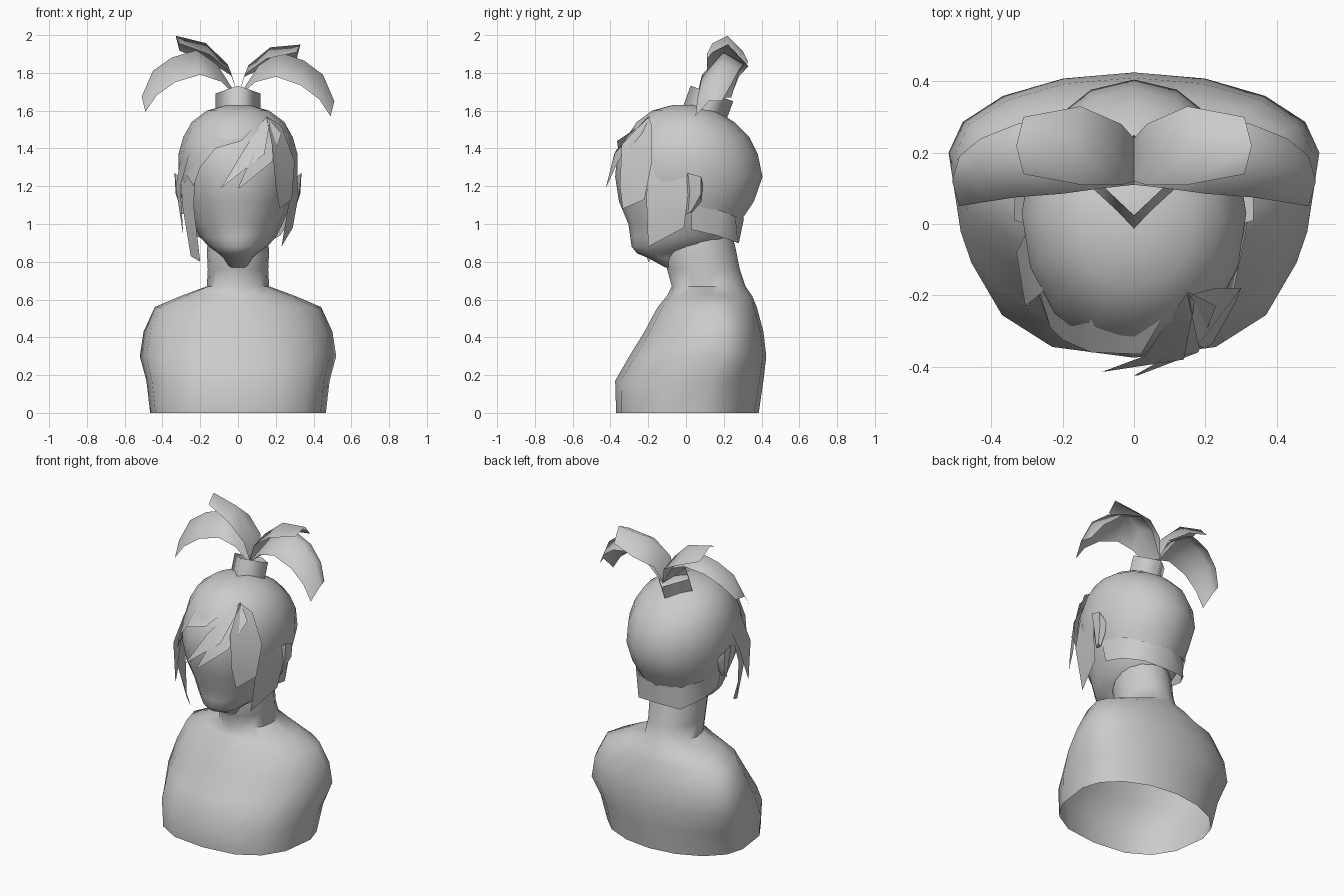
import bpy, bmesh, math
from mathutils import Matrix, Vector

cube = bpy.data.objects.get("Cube")
if cube:
    bpy.data.objects.remove(cube)

clay = bpy.data.materials.new("clay_grey")
clay.use_nodes = True
GREY = (0.6, 0.6, 0.6, 1)
clay.diffuse_color = GREY
clay.node_tree.nodes["Principled BSDF"].inputs["Base Color"].default_value = GREY


def finish(name, bm, angle=40):
    """Turn a bmesh into a shaded object."""
    mesh = bpy.data.meshes.new(name)
    bm.to_mesh(mesh)
    bm.free()
    obj = bpy.data.objects.new(name, mesh)
    bpy.context.collection.objects.link(obj)
    mesh.materials.append(clay)
    bpy.ops.object.select_all(action="DESELECT")
    obj.select_set(True)
    bpy.context.view_layer.objects.active = obj
    bpy.ops.object.shade_smooth_by_angle(angle=math.radians(angle))
    return obj


def grid(name, rows, closed=False, caps=(), angle=40):
    """Skin rows of points with quads; close the rows into rings if asked."""
    bm = bmesh.new()
    rings = [[bm.verts.new(p) for p in row] for row in rows]
    n = len(rows[0])
    for a, b in zip(rings, rings[1:]):
        for i in range(n if closed else n - 1):
            j = (i + 1) % n
            bm.faces.new((a[i], a[j], b[j], b[i]))
    for i in caps:
        bm.faces.new(rings[i])
    bmesh.ops.remove_doubles(bm, verts=bm.verts, dist=0.0005)
    if closed:
        bmesh.ops.recalc_face_normals(bm, faces=bm.faces)
    return finish(name, bm, angle)


def oval(z, half, front, back, wide, box=1, sides=16):
    """Ring of two half ellipses; box below 1 squares off the front half."""
    ring = []
    for i in range(sides):
        a = math.tau * i / sides
        c, s = math.cos(a), math.sin(a)
        power = 1 if s > 0 else box
        depth = back - wide if s > 0 else wide - front
        ring.append((half * math.copysign(abs(c) ** power, c),
                     wide + depth * math.copysign(abs(s) ** power, s), z))
    return ring


def lock(name, left, right):
    """Flat lock of hair between two edge paths."""
    return grid(name, list(zip(left, right)), angle=60)


def flip(points):
    return [(-x, y, z) for x, y, z in points]


# Shoulders and neck: open at the base
grid("bust", [oval(*r) for r in (
    (0, .465, -.37, .385, .08, .78), (.17, .485, -.375, .41, .13, .78),
    (.30, .52, -.30, .425, .2, .85), (.43, .50, -.22, .41, .2, .95),
    (.56, .44, -.15, .375, .18), (.62, .30, -.10, .35, .14),
    (.67, .165, -.075, .315, .12), (.76, .16, -.10, .285, .09),
    (.86, .165, -.12, .265, .08), (.96, .15, -.10, .24, .08))], True, angle=60)

# Head with the swept-back hair
grid("head", [oval(*r) for r in (
    (.77, .05, -.11, -.02, -.06), (.82, .075, -.20, .0, -.1),
    (.845, .105, -.26, .05, -.1), (.88, .155, -.288, .18, -.05),
    (.93, .20, -.295, .255, 0), (1.0, .235, -.305, .28, .02),
    (1.12, .285, -.355, .36, .03), (1.25, .315, -.375, .405, .03),
    (1.37, .315, -.365, .38, .03), (1.46, .29, -.315, .335, .02),
    (1.54, .245, -.26, .255, .01), (1.6, .165, -.18, .16, 0),
    (1.63, .06, -.07, .06, 0))], True, (0, -1), 60)

# Hem of hair around the nape
hem = [(.245, .03, .97), (.225, .16, .94), (.15, .275, .9), (0, .28, .9)]
rim = [(.28, .03, 1.12), (.235, .185, 1.07), (.15, .262, 1.04), (0, .307, 1.03)]
lock("nape_hair", rim + flip(rim[-2::-1]), hem + flip(hem[-2::-1]))

# Ears
for side, label in ((1, "left"), (-1, "right")):
    rows = [[(side * x, y, z) for x, y, z in row] for row in (
        ((.30, .0, 1.24), (.335, .01, 1.27), (.335, .08, 1.25), (.29, .09, 1.2)),
        ((.30, -.01, 1.15), (.325, .02, 1.17), (.33, .08, 1.16), (.29, .08, 1.12)),
        ((.28, 0, 1.06), (.30, .01, 1.05), (.30, .03, 1.07), (.28, .03, 1.06)))]
    grid(label + "_ear", rows, True, (0, -1))

# Fringe
lock("fringe_inner",
     [(.15, -.19, 1.57), (.03, -.37, 1.39), (-.09, -.415, 1.19)],
     [(.17, -.22, 1.55), (.14, -.38, 1.37), (-.09, -.415, 1.19)])
lock("fringe_middle",
     [(.15, -.19, 1.57), (.08, -.38, 1.37), (0, -.425, 1.19)],
     [(.23, -.23, 1.48), (.18, -.36, 1.33), (.01, -.425, 1.19)])
lock("fringe_outer",
     [(.15, -.2, 1.57), (.18, -.34, 1.42), (.2, -.35, 1.2), (.22, -.335, 1.08)],
     [(.23, -.18, 1.52), (.3, -.18, 1.33), (.285, -.22, 1.13), (.22, -.335, 1.08)])
lock("fringe_sweep",
     [(.1, -.23, 1.53), (-.12, -.22, 1.52), (-.23, -.15, 1.46), (-.295, -.09, 1.3)],
     [(.02, -.365, 1.44), (-.12, -.36, 1.4), (-.2, -.325, 1.3), (-.235, -.29, 1.2)])

# Locks beside the face, with their roots tucked into the head
lock("left_side_lock",
     [(.255, -.19, 1.35), (.275, -.21, 1.15), (.23, -.2, .88)],
     [(.305, .0, 1.32), (.32, .01, 1.15), (.29, -.01, .98)])
lock("right_side_lock",
     [(-.225, -.27, 1.25), (-.235, -.29, 1.1), (-.2, -.2, .8)],
     [(-.305, -.04, 1.3), (-.295, -.12, 1.1), (-.25, -.17, .83)])
lock("right_outer_lock",
     [(-.255, -.19, 1.38), (-.305, -.23, 1.2), (-.29, -.23, .94)],
     [(-.3, -.02, 1.36), (-.33, -.08, 1.2), (-.29, -.23, .94)])

# Hair tie: short square tube leaning back, open at the top
tilt = Matrix.Rotation(math.radians(-20), 3, "X")
tie = []
for h in (-.09, .065):
    tie.append([tilt @ Vector((.12 * math.cos(math.tau * i / 4),
                               .12 * math.sin(math.tau * i / 4), h))
                + Vector((0, .115, 1.63)) for i in range(4)])
grid("hair_tie", tie, True, angle=100)

# Ponytail: an arching upper and a drooping lower leaf on each side.
# Each row: x, front y, back y, ridge z, front drop, back drop
UPPER = ((0, .12, .24, 1.68, 0, 0), (.035, .11, .28, 1.84, .05, .06),
         (.15, .11, .33, 1.935, .06, .10), (.31, .14, .30, 1.95, .04, .08))
LOWER = ((0, .11, .24, 1.67, 0, 0), (.09, .10, .28, 1.84, .09, .04),
         (.2, .085, .31, 1.91, .13, .06), (.33, .075, .28, 1.865, .13, .05),
         (.43, .06, .24, 1.79, .13, .05), (.49, .05, .19, 1.65, .08, .0))


def leaf(name, rows, side, lift):
    pts = []
    for x, front, back, z, drop_f, drop_b in rows:
        z += lift * x
        pts.append([(side * x, front, z - drop_f),
                    (side * (x + .02 * (x > 0)), (front + back) / 2, z),
                    (side * x, back, z - drop_b)])
    grid(name, pts, angle=100)


leaf("left_upper_tail", UPPER, 1, 0)
leaf("right_upper_tail", UPPER, -1, .15)
leaf("left_lower_tail", LOWER, 1, 0)
leaf("right_lower_tail", LOWER, -1, .05)
